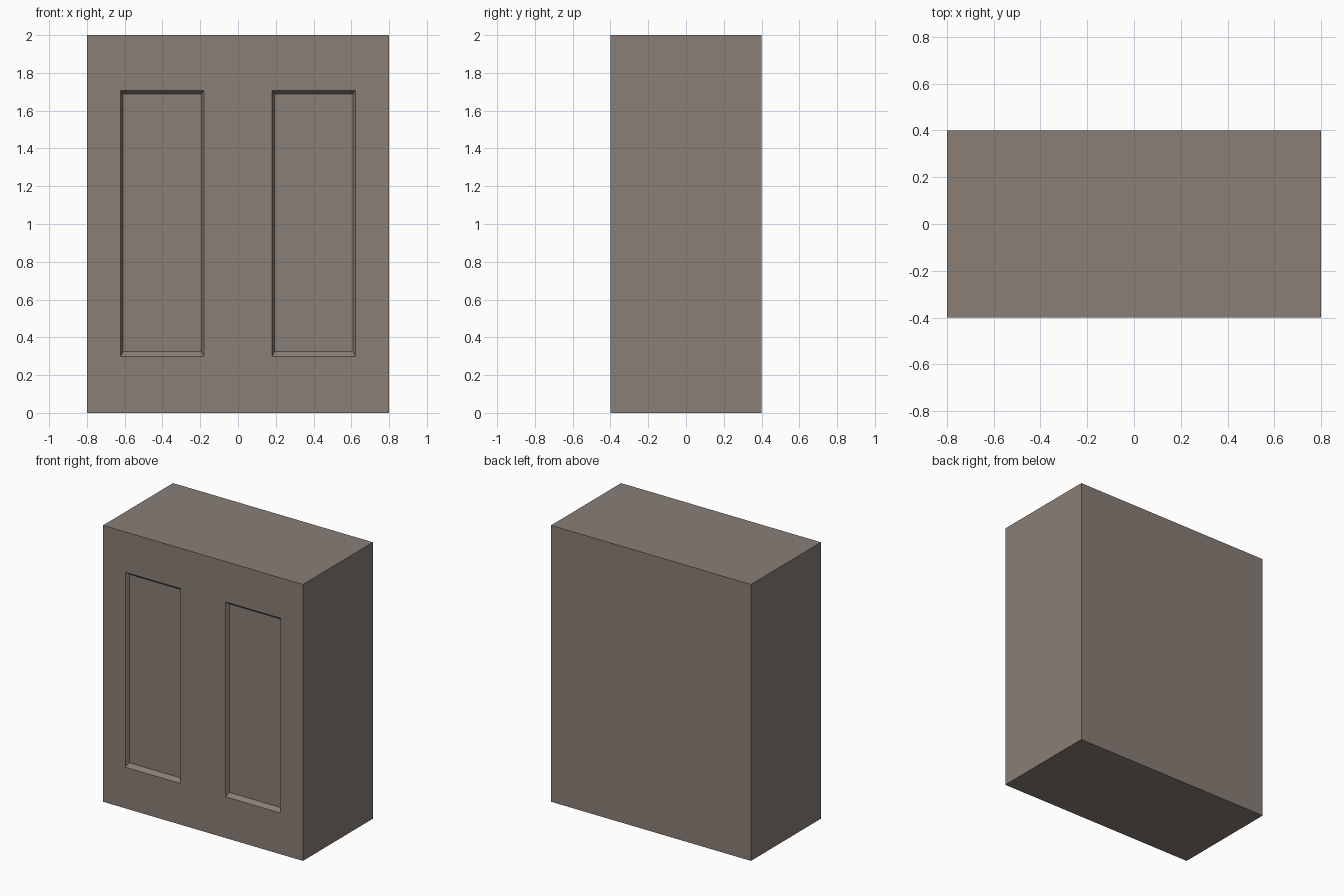
import bpy, bmesh
from mathutils import Matrix, Vector

if "Cube" in bpy.data.objects:
    bpy.data.objects.remove(bpy.data.objects["Cube"])

W, D, H = 1.6, 0.8, 2.0
PANEL_X = (0.18, 0.622)
PANEL_Z = (0.298, 1.708)
DEPTH = 0.025

# solid block standing on the ground
bm = bmesh.new()
bmesh.ops.create_cube(bm, size=1, matrix=Matrix.Translation((0, 0, H / 2)) @ Matrix.Diagonal((W, D, H, 1)))

# cut lines around the two panels
cuts = [((s * x, 0, 0), (1, 0, 0)) for x in PANEL_X for s in (-1, 1)]
cuts += [((0, 0, z), (0, 0, 1)) for z in PANEL_Z]
for co, no in cuts:
    bmesh.ops.bisect_plane(bm, geom=bm.verts[:] + bm.edges[:] + bm.faces[:], plane_co=co, plane_no=no)

# two sunken panels with sloped rims, wider at top and bottom
bm.normal_update()
panels = []
for f in bm.faces:
    c = f.calc_center_median()
    if (f.normal.y < -0.9 and PANEL_X[0] < abs(c.x) < PANEL_X[1]
            and PANEL_Z[0] < c.z < PANEL_Z[1]):
        panels.append(f)
bmesh.ops.inset_individual(bm, faces=panels, thickness=0.014, use_even_offset=True)
for f in panels:
    mid = f.calc_center_median().z
    for v in f.verts:
        v.co += Vector((0, DEPTH, 0.012 if v.co.z < mid else -0.006))

bmesh.ops.recalc_face_normals(bm, faces=bm.faces)
mesh = bpy.data.meshes.new("cabinet_body")
bm.to_mesh(mesh)
bm.free()
body = bpy.data.objects.new("cabinet_body", mesh)
bpy.context.collection.objects.link(body)

# warm taupe finish
mat = bpy.data.materials.new("taupe")
mat.diffuse_color = (0.25, 0.21, 0.18, 1)
mat.use_nodes = True
mat.node_tree.nodes["Principled BSDF"].inputs["Base Color"].default_value = mat.diffuse_color
mesh.materials.append(mat)
